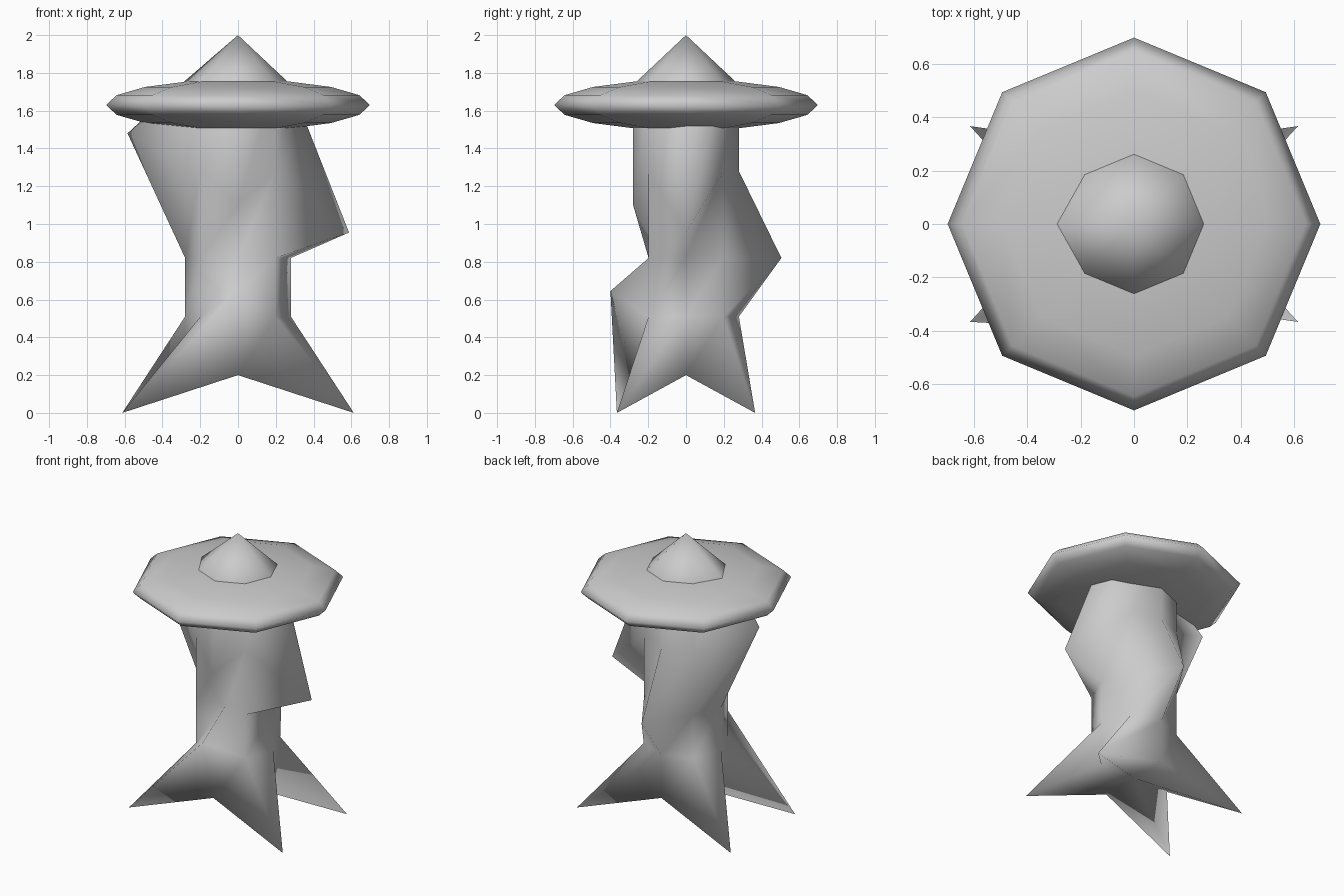
import bpy
import bmesh
from math import cos, sin, pi

cube = bpy.data.objects.get("Cube")
if cube:
    bpy.data.objects.remove(cube, do_unlink=True)

SIDES = 8
RIGHT, BACK, LEFT, FRONT = 0, 2, 4, 6   # columns on the axes
RADIUS = 0.28

grey = bpy.data.materials.new("plain_grey")
grey.use_nodes = True
grey.diffuse_color = (0.6, 0.6, 0.6, 1)
grey.node_tree.nodes["Principled BSDF"].inputs["Base Color"].default_value = (0.6, 0.6, 0.6, 1)


def finish(bm, name):
    """Turn a bmesh into a smooth shaded grey object."""
    bmesh.ops.recalc_face_normals(bm, faces=bm.faces[:])
    mesh = bpy.data.meshes.new(name)
    bm.to_mesh(mesh)
    bm.free()
    mesh.materials.append(grey)
    mesh.shade_smooth()
    obj = bpy.data.objects.new(name, mesh)
    bpy.context.collection.objects.link(obj)
    return obj


# Trunk: stacked eight-sided rings with a few corners pulled out or pushed in
heights = [0.2, 0.51, 0.82, 1.28, 1.737]
pulled = {                               # (ring, column): (radius, height)
    (1, FRONT): (0.40, 0.645),
    (2, FRONT): (0.13, 0.82),
    (2, BACK): (0.505, 0.82),
    (3, FRONT): (0.28, 1.10),
    (3, RIGHT): (0.588, 0.955),
    (3, LEFT): (0.585, 1.48),
    (4, LEFT): (0.29, 1.75),
}
bm = bmesh.new()
rings = []
for r, height in enumerate(heights):
    ring = []
    for c in range(SIDES):
        a = 2 * pi * c / SIDES
        radius, z = pulled.get((r, c), (RADIUS, height))
        x, y = radius * cos(a), radius * sin(a)
        if r == 0 and c % 2:             # diagonal corners become the feet
            x, y, z = (0.613 if x > 0 else -0.613), (0.366 if y > 0 else -0.366), 0
        ring.append(bm.verts.new((x, y, z)))
    rings.append(ring)

# Walls, every panel creased the same way round
for low, high in zip(rings, rings[1:]):
    for c in range(SIDES):
        d = (c + 1) % SIDES
        bm.faces.new((low[c], low[d], high[d]))
        bm.faces.new((low[c], high[d], high[c]))

# Underside and pointed top
for ring, z in ((rings[0], 0.2), (rings[-1], 2.0)):
    centre = bm.verts.new((0, 0, z))
    for c in range(SIDES):
        bm.faces.new((ring[c], ring[(c + 1) % SIDES], centre))
finish(bm, "trunk")

# Brim: flattened eight-sided ball
bm = bmesh.new()
bmesh.ops.create_uvsphere(bm, u_segments=SIDES, v_segments=SIDES, radius=1)
bmesh.ops.scale(bm, vec=(0.697, 0.697, 0.135), verts=bm.verts[:])
bmesh.ops.translate(bm, vec=(0, 0, 1.63), verts=bm.verts[:])
finish(bm, "brim")
